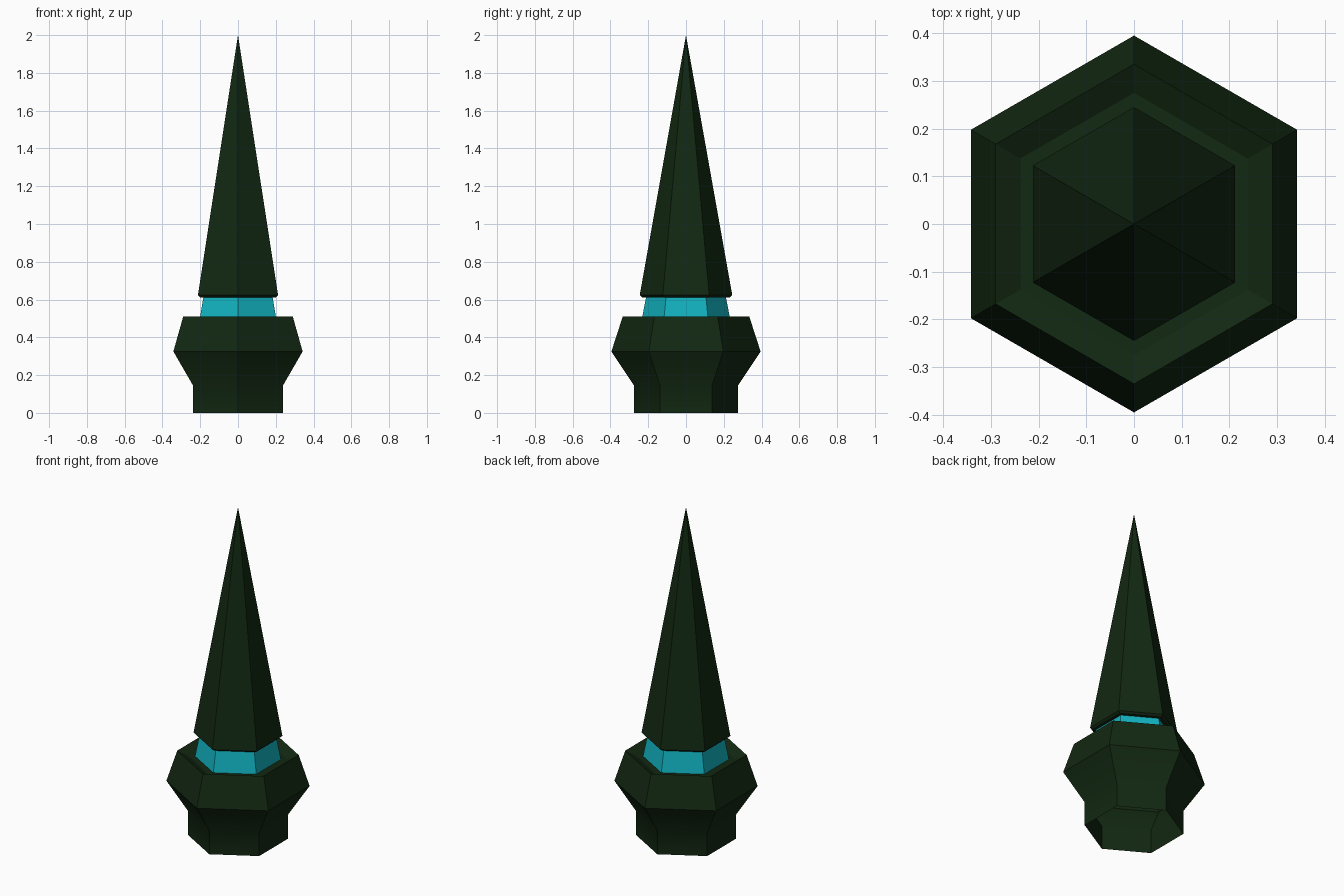
import bpy, bmesh, math

cube = bpy.data.objects.get("Cube")
if cube:
    bpy.data.objects.remove(cube, do_unlink=True)

SIDES = 6


def make_material(name, rgb):
    mat = bpy.data.materials.new(name)
    mat.use_nodes = True
    colour = (*rgb, 1.0)
    mat.diffuse_color = colour
    mat.node_tree.nodes["Principled BSDF"].inputs["Base Color"].default_value = colour
    return mat


def hex_lathe(name, profile, mat, cap_end=False, smooth=False):
    """Sweep a (radius, height) profile around z, with corners on the y axis."""
    bm = bmesh.new()
    rings = []
    for radius, z in profile:
        if radius == 0:
            rings.append([bm.verts.new((0, 0, z))] * SIDES)
            continue
        angles = [math.pi / 2 + math.tau * i / SIDES for i in range(SIDES)]
        rings.append([bm.verts.new((radius * math.cos(a), radius * math.sin(a), z))
                      for a in angles])
    for low, high in zip(rings, rings[1:]):
        for i in range(SIDES):
            j = (i + 1) % SIDES
            corners = dict.fromkeys((low[i], low[j], high[j], high[i]))
            bm.faces.new(list(corners))
    if cap_end:
        bm.faces.new(rings[-1])
    mesh = bpy.data.meshes.new(name)
    bm.to_mesh(mesh)
    bm.free()
    mesh.materials.append(mat)
    obj = bpy.data.objects.new(name, mesh)
    bpy.context.collection.objects.link(obj)
    if smooth:
        bpy.ops.object.select_all(action="DESELECT")
        obj.select_set(True)
        bpy.context.view_layer.objects.active = obj
        bpy.ops.object.shade_smooth_by_angle(angle=math.radians(35))
    return obj


green = make_material("dark green", (0.006, 0.021, 0.006))
teal = make_material("bright teal", (0.006, 0.45, 0.53))

# Flared base, open underneath, softened where the foot meets the flare
hex_lathe("base", [(0.275, 0), (0.275, 0.145), (0.395, 0.325), (0.335, 0.51)],
          green, smooth=True)

# Shallow socket sunk into the top of the base
hex_lathe("socket", [(0.335, 0.51), (0.275, 0.48)], green, cap_end=True)

# Glowing collar between the socket and the spire
hex_lathe("collar", [(0.237, 0.48), (0.211, 0.615)], teal)

# Pointed spire with a narrow bevel under its edge
hex_lathe("spire", [(0, 0.612), (0.232, 0.612), (0.245, 0.623), (0, 2.0)], green)
